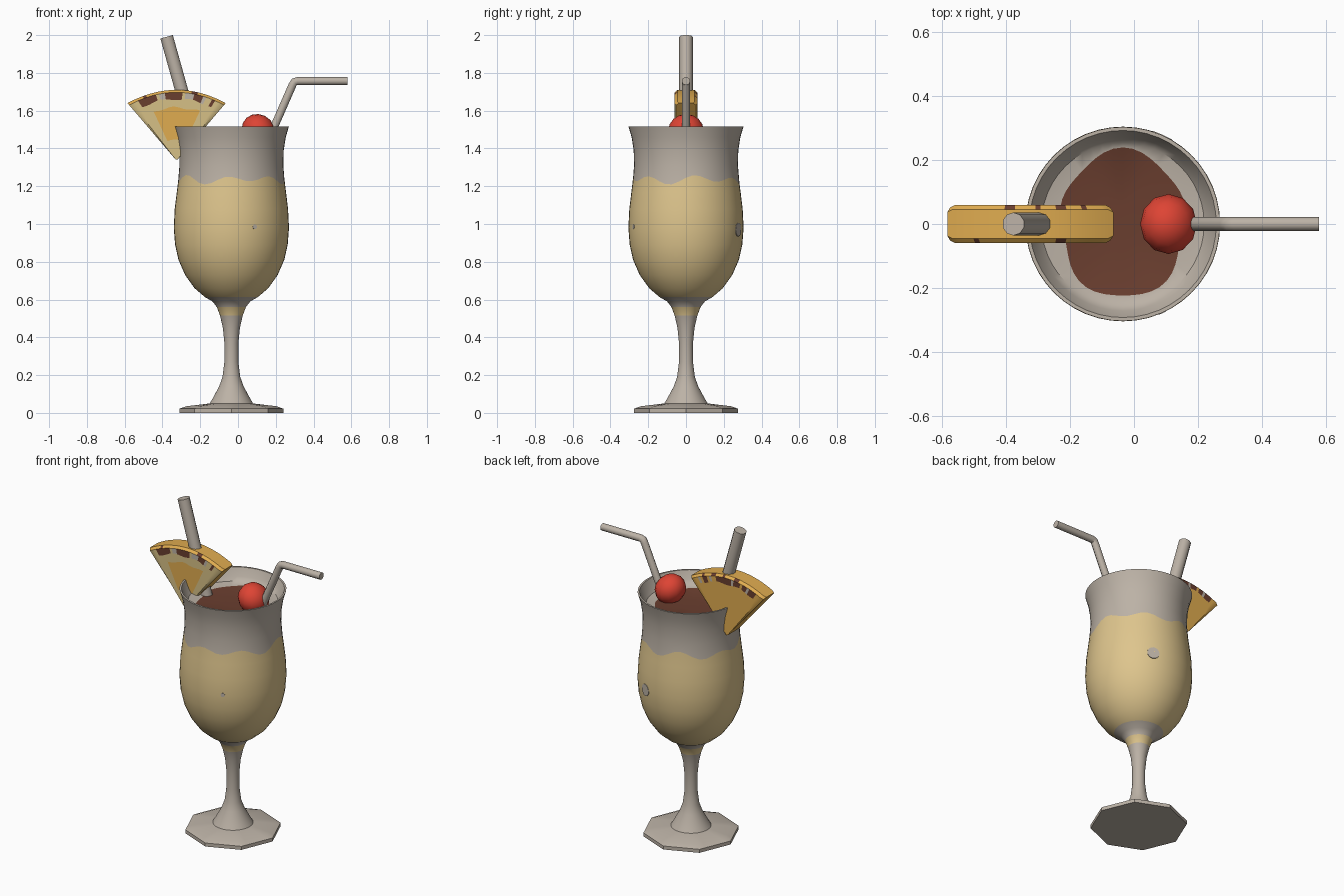
import bpy, bmesh, math, random
from mathutils import Vector

if "Cube" in bpy.data.objects:
    bpy.data.objects.remove(bpy.data.objects["Cube"])

random.seed(4)
CX = -0.035  # glass axis


def material(name, rgb):
    m = bpy.data.materials.new(name)
    lin = [((c / 255 + 0.055) / 1.055) ** 2.4 for c in rgb]
    m.diffuse_color = (*lin, 1)
    m.use_nodes = True
    m.node_tree.nodes["Principled BSDF"].inputs["Base Color"].default_value = m.diffuse_color
    return m


glass_grey = material("glass_grey", (188, 178, 166))
cream = material("cream_yellow", (222, 197, 141))
brown = material("brown", (106, 62, 47))
red = material("cherry_red", (222, 68, 52))
orange = material("fruit_orange", (224, 172, 80))
pale = material("fruit_pale", (214, 192, 134))


def finish(ob, angle=40):
    bpy.ops.object.select_all(action='DESELECT')
    ob.select_set(True)
    bpy.context.view_layer.objects.active = ob
    bpy.ops.object.shade_smooth_by_angle(angle=math.radians(angle))


def mesh_object(name, bm, mats):
    bmesh.ops.recalc_face_normals(bm, faces=bm.faces)
    me = bpy.data.meshes.new(name)
    bm.to_mesh(me)
    bm.free()
    for m in mats:
        me.materials.append(m)
    ob = bpy.data.objects.new(name, me)
    bpy.context.collection.objects.link(ob)
    return ob


# Glass: one revolved profile (radius, height, colour of the band above, kind of row)
G, Y, B = 0, 1, 2
profile = [
    (0.03, 0.0, G, ''), (0.275, 0.0, G, 'oct'), (0.275, 0.022, G, 'oct'), (0.24, 0.035, G, 'oct'),
    (0.115, 0.05, G, ''), (0.1, 0.075, G, ''), (0.065, 0.14, G, ''), (0.047, 0.19, G, ''),
    (0.037, 0.27, G, ''), (0.037, 0.37, G, ''), (0.045, 0.45, G, ''), (0.06, 0.515, Y, ''),
    (0.077, 0.56, G, ''), (0.1, 0.59, G, ''), (0.14, 0.613, Y, ''), (0.195, 0.66, Y, ''),
    (0.245, 0.73, Y, ''), (0.28, 0.81, Y, ''), (0.298, 0.89, Y, ''), (0.305, 0.98, Y, ''),
    (0.3, 1.08, Y, ''), (0.289, 1.17, Y, ''), (0.281, 1.235, G, 'wave'), (0.275, 1.31, G, ''),
    (0.277, 1.39, G, ''), (0.288, 1.46, G, ''), (0.304, 1.515, G, ''), (0.293, 1.515, G, ''),
    (0.272, 1.465, G, ''), (0.255, 1.442, G, ''), (0.212, 1.432, B, 'blot'), (0.05, 1.43, B, '')]
SEG = 48
bm = bmesh.new()
rings = []
for r, z, band, kind in profile:
    ring = []
    for i in range(SEG):
        a = 2 * math.pi * i / SEG
        rr, zz = r, z
        if kind == 'oct':  # eight-sided foot
            rr = r * math.cos(math.pi / 8) / math.cos(a % (math.pi / 4) - math.pi / 8)
        elif kind == 'wave':  # uneven top of the drink
            dz = 0.018 * math.sin(7 * a + 0.6) + 0.009 * math.sin(4 * a)
            rr, zz = r - 0.1 * dz, z + dz
        elif kind == 'blot':
            rr = r - 0.02 * math.cos(2 * a) + 0.008 * math.sin(5 * a)
        ring.append(bm.verts.new((CX + rr * math.cos(a), rr * math.sin(a), zz)))
    rings.append(ring)
for k in range(len(rings) - 1):
    for i in range(SEG):
        j = (i + 1) % SEG
        f = bm.faces.new((rings[k][i], rings[k][j], rings[k + 1][j], rings[k + 1][i]))
        f.material_index = profile[k][2]
bm.faces.new(rings[0])
bm.faces.new(rings[-1]).material_index = B
finish(mesh_object("drink_glass", bm, [glass_grey, cream, brown]))

# Small round spots on the bowl
for n, (deg, z, rad) in enumerate([(66, 0.97, 0.036), (-66, 0.985, 0.012)]):
    a = math.radians(deg)
    out = Vector((math.cos(a), math.sin(a), 0))
    side = Vector((-out.y, out.x, 0))
    bm = bmesh.new()
    c = Vector((CX, 0, z)) + out * 0.306
    verts = []
    for i in range(16):
        b = 2 * math.pi * i / 16
        s = rad * math.cos(b)
        p = c + side * s + Vector((0, 0, rad * math.sin(b))) - out * (s * s / 0.61)
        verts.append(bm.verts.new(p))
    f = bm.faces.new(verts)
    bmesh.ops.extrude_face_region(bm, geom=[f])
    for v in verts:
        v.co -= out * 0.006
    mesh_object(f"bowl_spot_{n + 1}", bm, [glass_grey])

# Cherry
bm = bmesh.new()
bmesh.ops.create_uvsphere(bm, u_segments=12, v_segments=8, radius=1)
for v in bm.verts:
    x, y, z = v.co
    v.co = (0.108 + 0.089 * x, 0.094 * y, 1.494 + 0.088 * z - 0.008 * x)
finish(mesh_object("cherry", bm, [red]), 60)


# Straws
def straw(name, points, radius):
    cu = bpy.data.curves.new(name, 'CURVE')
    cu.dimensions = '3D'
    cu.bevel_depth = radius
    cu.bevel_resolution = 3
    cu.use_fill_caps = True
    sp = cu.splines.new('POLY')
    sp.points.add(len(points) - 1)
    for p, (x, z) in zip(sp.points, points):
        p.co = (x, 0, z, 1)
    ob = bpy.data.objects.new(name, cu)
    bpy.context.collection.objects.link(ob)
    bpy.ops.object.select_all(action='DESELECT')
    ob.select_set(True)
    bpy.context.view_layer.objects.active = ob
    bpy.ops.object.convert(target='MESH')
    ob = bpy.context.view_layer.objects.active
    ob.data.materials.clear()
    ob.data.materials.append(glass_grey)
    finish(ob)


straw("bent_straw", [(0.15, 1.42), (0.288, 1.735), (0.298, 1.752), (0.315, 1.757), (0.58, 1.757)], 0.022)
straw("straight_straw", [(-0.218, 1.42), (-0.378, 1.991)], 0.036)

# Fruit wedge: fan grid front and back, joined by a rind and two cut sides
N = 32
rows = [0.02, 0.15, 0.3, 0.45, 0.6, 0.75, 0.87, 0.965, 1.0]
ax, az = -0.325, 1.335
bm = bmesh.new()
grids = []
for sgn in (-1, 1):
    grid = []
    for t in rows:
        half = 0.045 if t == 1 else 0.06
        line = []
        for i in range(N + 1):
            s = 2 * i / N - 1
            tt = t + (0.015 * math.sin(9 * s + 2 * t * 10) if 0.7 < t < 0.9 else 0)
            px, pz = 0.26 * s, 0.375 - 0.07 * s * s
            edge = 0.008 if abs(s) == 1 else 0
            line.append(bm.verts.new((ax + tt * px, sgn * (half - edge), az + tt * pz)))
        grid.append(line)
    grids.append(grid)
O, P, BR, GR = 0, 1, 2, 3
for side, grid in enumerate(grids):
    for k in range(len(rows) - 1):
        for i in range(N):
            f = bm.faces.new((grid[k][i], grid[k][i + 1], grid[k + 1][i + 1], grid[k + 1][i]))
            s = (2 * i + 1) / N - 1
            m = P if side == 0 else O
            if side == 0 and 2 <= k <= 4 and abs(s) < 0.62:
                m = O
            if k == 6 and abs(s) < 0.8:  # eye marks under the rind
                q = random.random()
                m = BR if q < 0.72 else GR if q < 0.85 else m
            if k == 7:
                m = BR if random.random() < 0.12 else O
            f.material_index = m
front, back = grids
for i in range(N):
    bm.faces.new((front[-1][i], front[-1][i + 1], back[-1][i + 1], back[-1][i]))
    bm.faces.new((front[0][i], front[0][i + 1], back[0][i + 1], back[0][i]))
for i in (0, N):
    for k in range(len(rows) - 1):
        bm.faces.new((front[k][i], front[k + 1][i], back[k + 1][i], back[k][i]))
finish(mesh_object("fruit_wedge", bm, [orange, pale, brown, glass_grey]), 30)
